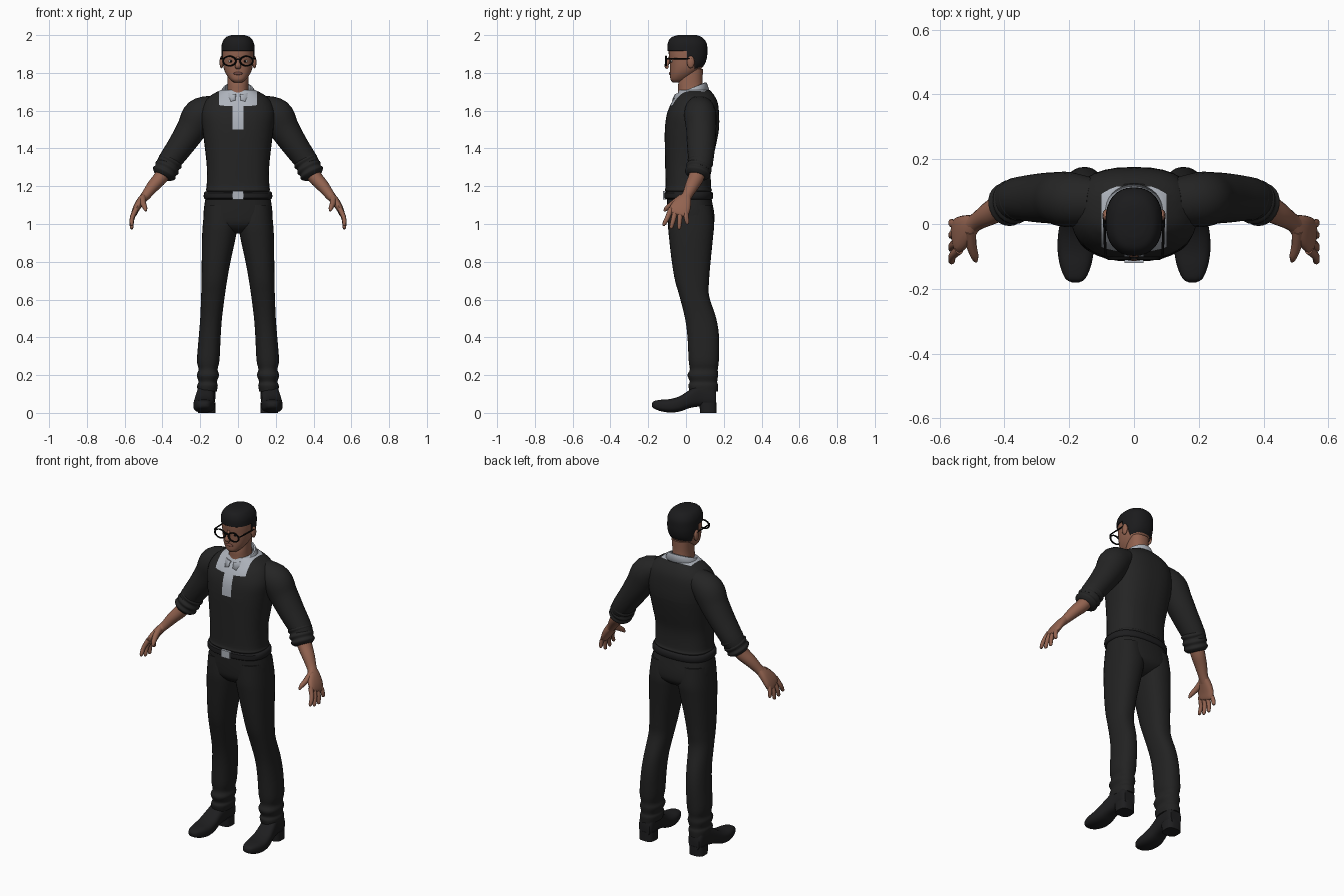
import bpy, bmesh, math
from mathutils import Vector

if "Cube" in bpy.data.objects:
    bpy.data.objects.remove(bpy.data.objects["Cube"])


def material(name, r, g, b):
    m = bpy.data.materials.new(name)
    m.use_nodes = True
    m.diffuse_color = (r, g, b, 1)
    m.node_tree.nodes["Principled BSDF"].inputs["Base Color"].default_value = (r, g, b, 1)
    return m


skin = material("brown skin", .29, .125, .08)
lip = material("lip brown", .2, .075, .055)
knit = material("black sweater", .018, .018, .018)
cloth = material("black trousers", .016, .016, .016)
leather = material("black leather", .013, .013, .014)
hair_mat = material("black hair", .011, .011, .012)
frame_mat = material("black frame", .004, .004, .004)
shirt = material("grey shirt", .42, .45, .5)
metal = material("buckle grey", .42, .45, .5)
white = material("eye white", .55, .52, .48)


def finish(name, bm, mats, mirror=False):
    """Turn a bmesh into a smooth object, mirrored across x if wanted."""
    bmesh.ops.recalc_face_normals(bm, faces=bm.faces)
    me = bpy.data.meshes.new(name)
    bm.to_mesh(me)
    bm.free()
    ob = bpy.data.objects.new(name, me)
    bpy.context.collection.objects.link(ob)
    for m in mats:
        me.materials.append(m)
    bpy.ops.object.select_all(action="DESELECT")
    ob.select_set(True)
    bpy.context.view_layer.objects.active = ob
    bpy.ops.object.shade_smooth_by_angle(angle=math.radians(42))
    if mirror:
        ob.modifiers.new("Mirror", "MIRROR").use_mirror_merge = False
    return ob


def smooth(stations, steps):
    """Catmull-Rom interpolation of equal-length tuples."""
    p = [stations[0], *stations, stations[-1]]
    out = []
    for a, b, c, d in zip(p, p[1:], p[2:], p[3:]):
        for i in range(steps):
            t = i / steps
            out.append([q + t * (r - o + t * (2*o - 5*q + 4*r - s + t * (3*(q - r) + s - o))) / 2
                        for o, q, r, s in zip(a, b, c, d)])
    return out + [list(stations[-1])]


def skin_rings(rings):
    bm = bmesh.new()
    vs = [[bm.verts.new(co) for co in ring] for ring in rings]
    n = len(vs[0])
    for a, b in zip(vs, vs[1:]):
        for i in range(n):
            j = (i + 1) % n
            bm.faces.new((a[i], a[j], b[j], b[i]))
    bm.faces.new(vs[0])
    bm.faces.new(vs[-1])
    return bm


def outline(n, power):
    f = lambda c: math.copysign(abs(c) ** (2 / power), c)
    angles = [2 * math.pi * i / n for i in range(n)]
    return [(f(math.cos(a)), f(math.sin(a))) for a in angles]


def loft(stations, along="z", power=2.3, steps=4, n=32):
    """Stations are (position, low x, high x, low other, high other)."""
    rings = []
    for p, x0, x1, w0, w1 in smooth(stations, steps):
        ring = []
        for c, s in outline(n, power):
            x, w = (x0 + x1 + c * (x1 - x0)) / 2, (w0 + w1 + s * (w1 - w0)) / 2
            ring.append((x, w, p) if along == "z" else (x, p, w))
        rings.append(ring)
    return skin_rings(rings)


def centred(stations):
    return [(z, -w, w, y0, y1) for z, w, y0, y1 in stations]


def tube(stations, steps=4, n=16, power=2):
    """Stations are (x, y, z, radius towards y, radius across)."""
    pts = smooth(stations, steps)
    rings = []
    for i, st in enumerate(pts):
        t = (Vector(pts[min(i + 1, len(pts) - 1)][:3]) - Vector(pts[max(i - 1, 0)][:3])).normalized()
        u = Vector((0, 1, 0))
        u = (u - t * t.dot(u)).normalized()
        v = t.cross(u)
        rings.append([Vector(st[:3]) + u * c * st[3] + v * s * st[4] for c, s in outline(n, power)])
    return skin_rings(rings)


def cut(bm, point, normal):
    bmesh.ops.bisect_plane(bm, geom=bm.verts[:] + bm.edges[:] + bm.faces[:], plane_co=point, plane_no=normal)


def ball(name, centre, size, mat, mirror=False):
    bm = bmesh.new()
    bmesh.ops.create_uvsphere(bm, u_segments=16, v_segments=10, radius=1)
    bmesh.ops.scale(bm, vec=size, verts=bm.verts)
    bmesh.ops.translate(bm, vec=centre, verts=bm.verts)
    return finish(name, bm, [mat], mirror)


def block(name, centre, size, mat, mirror=False):
    bm = bmesh.new()
    bmesh.ops.create_cube(bm, size=1)
    bmesh.ops.scale(bm, vec=size, verts=bm.verts)
    bmesh.ops.translate(bm, vec=centre, verts=bm.verts)
    return finish(name, bm, [mat], mirror)


# Sweater, with the shirt front cut into it
bm = loft(centred([(1.165, .158, -.1, .125), (1.18, .17, -.112, .137), (1.2, .166, -.108, .132),
                   (1.3, .165, -.11, .133), (1.4, .175, -.112, .155), (1.5, .188, -.112, .174),
                   (1.58, .196, -.102, .175), (1.64, .18, -.078, .168), (1.68, .145, -.052, .15),
                   (1.71, .09, -.035, .125)]), power=2.5)
slope, neckline = .43, 1.66
for x in (-.1, -.03, .03, .1):
    cut(bm, (x, 0, 0), (1, 0, 0))
cut(bm, (0, 0, 1.5), (0, 0, 1))
cut(bm, (0, 0, neckline), (0, -slope, 1))
for f in bm.faces:
    c = f.calc_center_median()
    strip = abs(c.x) < .03 and c.z > 1.5 and c.y < 0
    f.material_index = int(strip or (abs(c.x) < .1 and c.z > neckline + slope * c.y))
finish("sweater", bm, [knit, shirt])

# Sleeves and rolled cuffs
finish("sleeves", tube([(.12, .07, 1.625, .07, .06), (.2, .075, 1.58, .085, .088), (.245, .08, 1.505, .08, .08),
                        (.3, .08, 1.42, .075, .07), (.36, .078, 1.335, .066, .062),
                        (.385, .068, 1.29, .06, .058)], n=24), [knit], True)
cuff = []
for i, r in enumerate((.058, .069, .061, .07, .063, .068, .05)):
    t = i / 6
    cuff.append((.35 + .05 * t, .08 - .024 * t, 1.345 - .093 * t, r, r * .97))
finish("rolled_cuffs", tube(cuff, n=24), [knit], True)

# Forearms, palms and fingers
finish("forearms", tube([(.375, .07, 1.3, .042, .042), (.41, .053, 1.245, .042, .038), (.45, .03, 1.2, .036, .033),
                         (.485, .008, 1.155, .028, .026), (.51, -.008, 1.125, .03, .022)]), [skin], True)
finish("palms", tube([(.49, .005, 1.15, .024, .022), (.515, -.012, 1.12, .042, .022),
                      (.537, -.03, 1.085, .054, .019), (.55, -.042, 1.055, .05, .015),
                      (.553, -.045, 1.047, .03, .008)], power=2.5), [skin], True)
for name, y, tip_y, tip_z in (("index_fingers", -.08, -.115, .99), ("middle_fingers", -.055, -.077, .975),
                              ("ring_fingers", -.03, -.036, .972), ("little_fingers", -.004, .006, .998)):
    mid = (y + tip_y) / 2
    finish(name, tube([(.54, y, 1.08, .014, .014), (.56, mid, (1.08 + tip_z) / 2, .013, .012),
                       (.563, tip_y, tip_z + .01, .01, .01), (.563, tip_y, tip_z, .004, .004)], n=10), [skin], True)
finish("thumbs", tube([(.505, -.02, 1.14, .02, .018), (.502, -.065, 1.11, .017, .016),
                       (.492, -.1, 1.085, .013, .012), (.488, -.115, 1.068, .005, .005)], n=10), [skin], True)

# Trousers
finish("trouser_seat", loft(centred([(1.18, .16, -.1, .125), (1.12, .175, -.1, .138), (1.05, .182, -.098, .15),
                                     (1, .17, -.09, .146), (.965, .09, -.06, .11),
                                     (.95, .03, -.02, .07)]), power=2.5), [cloth])
finish("trouser_legs", loft([(1.1, .01, .176, -.09, .135), (1, .002, .186, -.095, .148), (.93, .012, .19, -.09, .143),
                             (.8, .04, .192, -.075, .13), (.7, .058, .193, -.058, .122), (.62, .07, .195, -.035, .122),
                             (.5, .085, .2, -.005, .16), (.4, .092, .208, .008, .175), (.28, .098, .217, .014, .174),
                             (.23, .108, .209, .02, .168), (.2, .1, .218, .008, .17), (.165, .112, .209, .02, .165),
                             (.145, .107, .216, .012, .17), (.112, .113, .214, .02, .168)]), [cloth], True)

# Belt and buckle
finish("belt", loft(centred([(1.13, .172, -.1, .135), (1.137, .181, -.114, .143), (1.165, .18, -.114, .142),
                             (1.172, .17, -.1, .132)]), power=2.5, steps=2), [leather])
block("belt_buckle", (0, -.114, 1.152), (.058, .014, .044), metal)

# Shoes and heels
finish("shoes", loft([(-.18, .168, .192, .034, .05), (-.168, .15, .212, .022, .063), (-.13, .133, .228, .008, .07),
                      (-.08, .124, .236, .002, .074), (-.03, .124, .234, .008, .09), (.02, .126, .225, .026, .122),
                      (.08, .122, .214, .034, .16), (.14, .12, .21, .03, .15), (.16, .13, .2, .034, .12)],
                     along="y", power=2.8), [leather], True)
finish("shoe_heels", loft([(0, .12, .212, .075, .162), (.055, .12, .212, .07, .162)], power=3, steps=1),
       [leather], True)

# Head and neck
skull = [(1.75, .022, -.07, -.02), (1.765, .042, -.082, .01), (1.795, .064, -.084, .05), (1.83, .077, -.085, .088),
         (1.87, .082, -.088, .104), (1.91, .083, -.092, .107), (1.95, .079, -.09, .103),
         (1.98, .06, -.072, .08), (1.992, .03, -.035, .05)]
finish("head", loft(centred(skull)), [skin])
finish("neck", loft(centred([(1.64, .07, -.05, .11), (1.7, .058, -.042, .095), (1.75, .055, -.04, .088),
                             (1.82, .057, -.02, .09)])), [skin])
ball("ears", (.087, .025, 1.857), (.011, .02, .033), skin, True)
finish("nose", tube([(0, -.084, 1.885, .008, .008), (0, -.094, 1.86, .01, .011), (0, -.104, 1.838, .011, .015),
                     (0, -.095, 1.826, .008, .014)]), [skin])
ball("lips", (0, -.083, 1.797), (.024, .007, .008), lip)
ball("eyes", (.037, -.075, 1.862), (.014, .007, .007), white, True)
ball("pupils", (.037, -.081, 1.862), (.006, .003, .006), frame_mat, True)

# Hair, trimmed along the hairline
bm = loft(centred([(z + .008, w + .005, y0 - .006, y1 + .006) for z, w, y0, y1 in skull]))
cut(bm, (0, 0, 1.917), (0, 0, 1))
cut(bm, (0, 0, 1.87), (0, 0, 1))
cut(bm, (0, .005, 0), (0, 1, 0))
cut(bm, (0, .045, 0), (0, 1, 0))
cut(bm, (0, 0, 1.815), (0, 0, 1))
bare = []
for f in bm.faces:
    c = f.calc_center_median()
    if not (c.z > 1.917 or (c.y > .005 and c.z > 1.87) or (c.y > .045 and c.z > 1.815)):
        bare.append(f)
bmesh.ops.delete(bm, geom=bare, context="FACES")
hair = finish("hair", bm, [hair_mat])
hair.modifiers.new("Thickness", "SOLIDIFY").thickness = .006

# Glasses
bpy.ops.mesh.primitive_torus_add(major_radius=.034, minor_radius=.005, major_segments=24, minor_segments=8)
rim = bpy.context.object
bm = bmesh.new()
bm.from_mesh(rim.data)
bpy.data.objects.remove(rim)
for v in bm.verts:
    v.co = (v.co.x + .045, v.co.z - .106, v.co.y * .74 + 1.863)
finish("glasses_rims", bm, [frame_mat], True)
block("glasses_bridge", (0, -.106, 1.872), (.018, .008, .008), frame_mat)
finish("glasses_temples", tube([(.08, -.104, 1.874, .004, .004), (.088, -.09, 1.876, .004, .004),
                                (.092, .03, 1.876, .004, .004)], n=8), [frame_mat], True)

# Folded shirt collar, open at the front and lower there
bm = bmesh.new()
rows = []
for i in range(33):
    s = i / 16 - 1
    a = s * math.radians(172)
    back = (1 + math.cos(a)) / 2
    point = max(0, 1 - abs(abs(s) - .84) / .16)
    rows.append([bm.verts.new((r * math.sin(a), .025 + ry * math.cos(a) - .01 * point * k, z))
                 for r, ry, z, k in ((.064, .068, 1.655 + .05 * back, 0), (.07, .076, 1.685 + .065 * back, 0),
                                     (.08, .084, 1.687 + .063 * back, 0),
                                     (.105, .099, 1.657 + .05 * back - .02 * point, 1))])
for a, b in zip(rows, rows[1:]):
    for j in range(3):
        bm.faces.new((a[j], a[j + 1], b[j + 1], b[j]))
collar = finish("shirt_collar", bm, [shirt])
collar.modifiers.new("Thickness", "SOLIDIFY").thickness = .006
